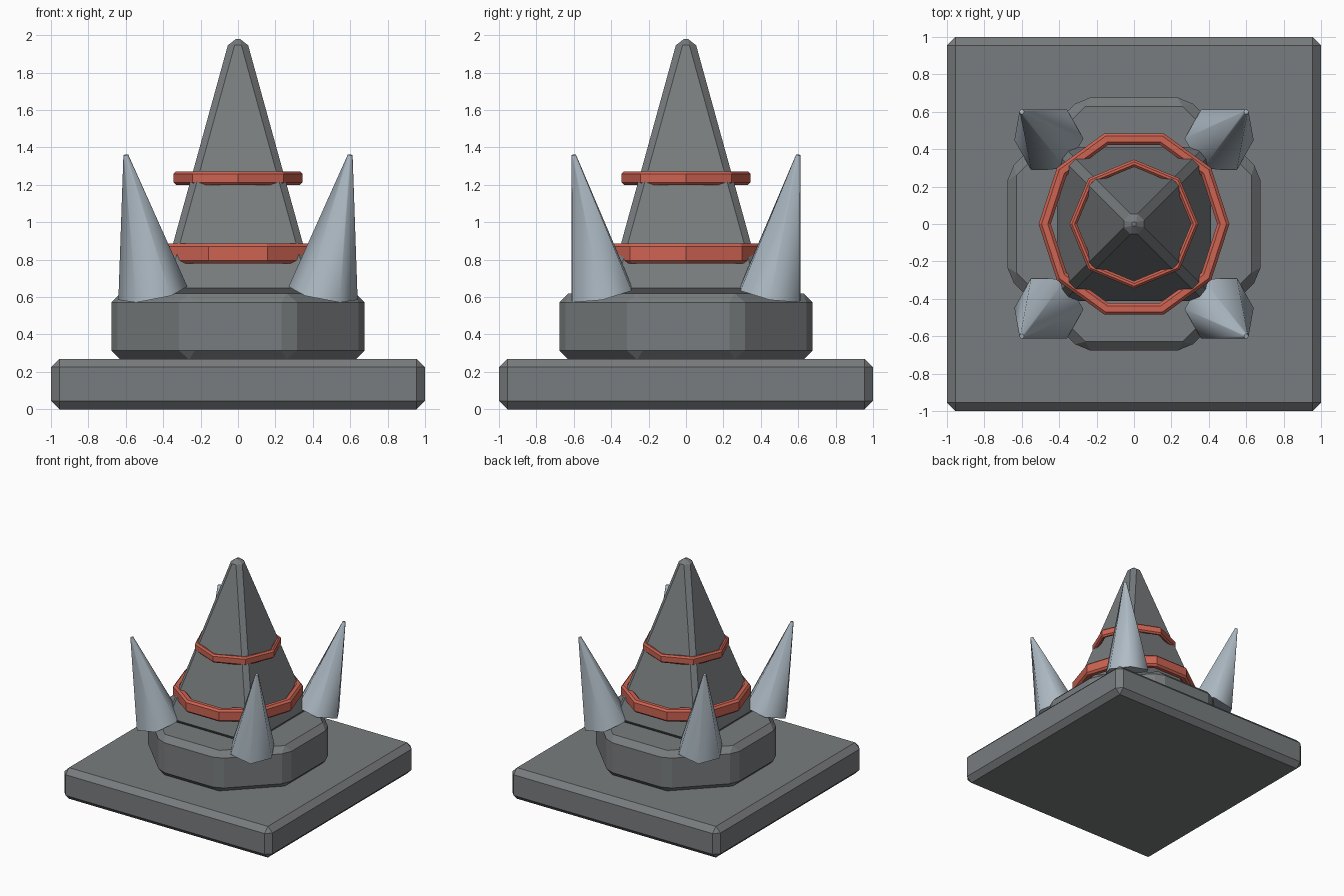
import bpy, bmesh, math
from mathutils import Vector, Matrix

if "Cube" in bpy.data.objects:
    bpy.data.objects.remove(bpy.data.objects["Cube"])


def material(name, rgb):
    m = bpy.data.materials.new(name)
    m.diffuse_color = (*rgb, 1)
    m.use_nodes = True
    m.node_tree.nodes["Principled BSDF"].inputs["Base Color"].default_value = m.diffuse_color
    return m


STONE = material("dark grey stone", (0.19, 0.203, 0.21))
RED = material("red band", (0.61, 0.125, 0.085))
STEEL = material("pale steel", (0.43, 0.50, 0.56))


def finish(bm, name, mat, bevel=0):
    bmesh.ops.recalc_face_normals(bm, faces=bm.faces)
    me = bpy.data.meshes.new(name)
    bm.to_mesh(me)
    bm.free()
    me.materials.append(mat)
    ob = bpy.data.objects.new(name, me)
    bpy.context.collection.objects.link(ob)
    if bevel:
        mod = ob.modifiers.new("chamfer", 'BEVEL')
        mod.width, mod.segments, mod.limit_method = bevel, 1, 'NONE'
    return ob


def frustum(name, mat, sides, r1, r2, z1, z2, bevel):
    """Upright prism or pyramid whose flat sides face the axes; r is the apothem."""
    k = 1 / math.cos(math.pi / sides)
    bm = bmesh.new()
    rings = []
    for r, z in ((r1, z1), (r2, z2)):
        rings.append([bm.verts.new((r * k * math.cos(a), r * k * math.sin(a), z))
                      for a in (math.tau * (i + 0.5) / sides for i in range(sides))])
    for i in range(sides):
        j = (i + 1) % sides
        bm.faces.new((rings[0][i], rings[0][j], rings[1][j], rings[1][i]))
    bm.faces.new(rings[0][::-1])
    bm.faces.new(rings[1])
    return finish(bm, name, mat, bevel)


def band(name, sides, r_in, r_out, z1, z2, c):
    """Polygonal ring with a chamfered rectangular section."""
    prof = [(r_in, z1 + c), (r_in + c, z1), (r_out - c, z1), (r_out, z1 + c),
            (r_out, z2 - c), (r_out - c, z2), (r_in + c, z2), (r_in, z2 - c)]
    bm = bmesh.new()
    loops = [[bm.verts.new((r * math.cos(a), r * math.sin(a), z)) for r, z in prof]
             for a in (math.tau * i / sides for i in range(sides))]
    for i in range(sides):
        p, q = loops[i], loops[(i + 1) % sides]
        for k in range(len(prof)):
            n = (k + 1) % len(prof)
            bm.faces.new((p[k], q[k], q[n], p[n]))
    return finish(bm, name, RED)


# Stone body: slab, octagonal drum, four-sided spire
frustum("base_slab", STONE, 4, 1.0, 1.0, 0.0, 0.27, 0.045)
frustum("drum", STONE, 8, 0.677, 0.677, 0.265, 0.62, 0.048)
frustum("spire", STONE, 4, 0.422, 0.045, 0.615, 1.98, 0.035)

# Red bands around the spire
band("lower_band", 10, 0.445, 0.51, 0.78, 0.885, 0.016)
band("upper_band", 8, 0.305, 0.345, 1.20, 1.272, 0.013)

# Four six-sided spikes leaning outwards over the drum corners
for sx, sy, label in ((1, -1, "front_right"), (-1, -1, "front_left"),
                      (1, 1, "back_right"), (-1, 1, "back_left")):
    foot = Vector((sx * 0.455, sy * 0.452, 0.62))
    tip = Vector((sx * 0.60, sy * 0.60, 1.36))
    axis = tip - foot
    tilt = Vector((0, 0, 1)).rotation_difference(axis).to_matrix().to_4x4()
    bm = bmesh.new()
    bmesh.ops.create_cone(bm, cap_ends=True, segments=6, radius1=0.188, radius2=0.013,
                          depth=axis.length)
    # put a corner of the hexagon on the x axis
    v = max((v.co for v in bm.verts if v.co.z < 0), key=lambda c: c.x)
    turn = Matrix.Rotation(-math.atan2(v.y, v.x), 4, 'Z')
    bm.transform(Matrix.Translation((foot + tip) / 2) @ tilt @ turn)
    ob = finish(bm, "spike_" + label, STEEL)
    bpy.context.view_layer.objects.active = ob
    ob.select_set(True)
    bpy.ops.object.shade_smooth_by_angle(angle=math.radians(70))
    ob.select_set(False)
